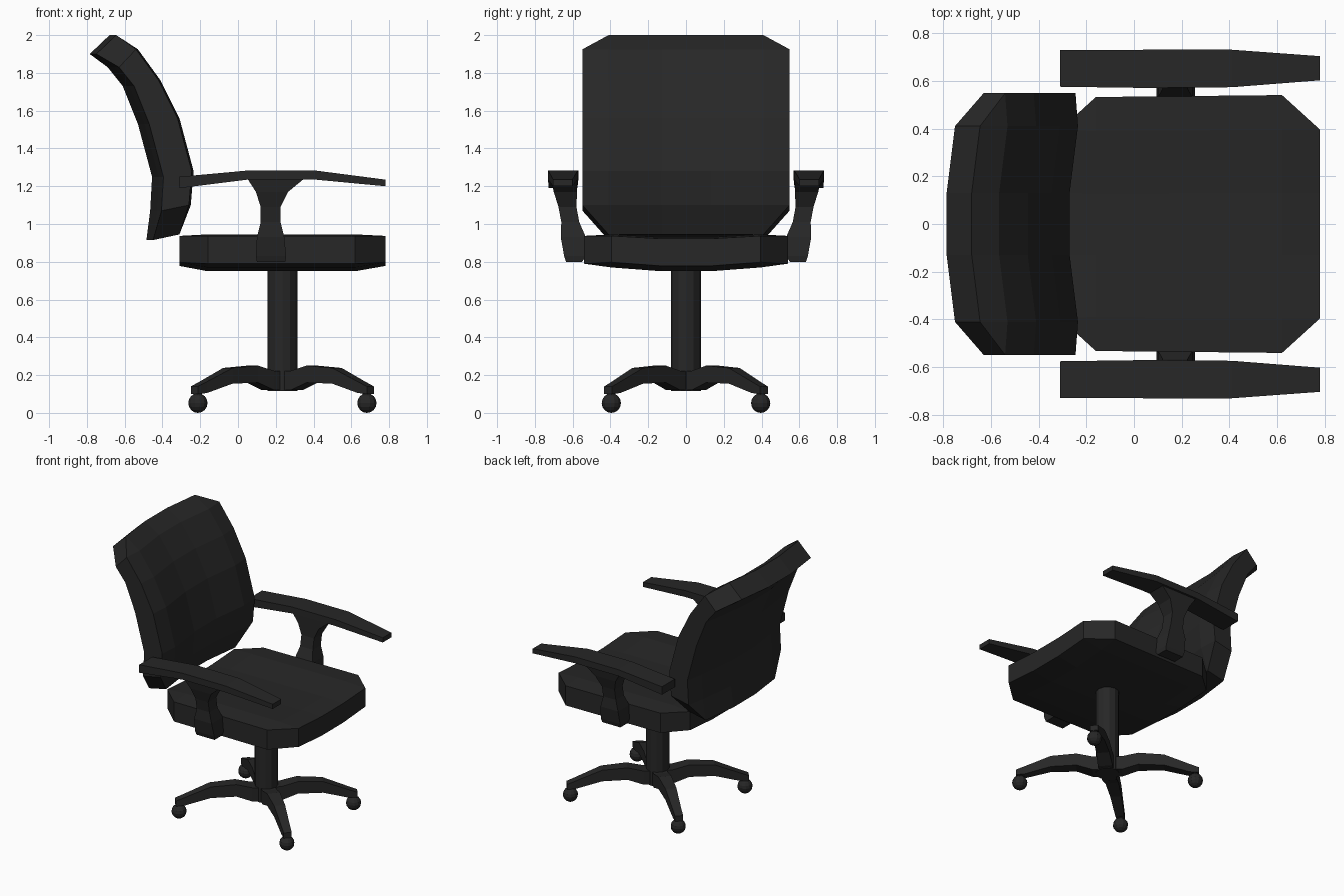
import bpy, bmesh, math
from mathutils import Matrix, Vector

if "Cube" in bpy.data.objects:
    bpy.data.objects.remove(bpy.data.objects["Cube"])

black = bpy.data.materials.new("black")
black.diffuse_color = (0.02, 0.02, 0.02, 1)
black.use_nodes = True
black.node_tree.nodes["Principled BSDF"].inputs["Base Color"].default_value = black.diffuse_color


def finish(name, bm):
    bmesh.ops.recalc_face_normals(bm, faces=bm.faces)
    me = bpy.data.meshes.new(name)
    bm.to_mesh(me)
    bm.free()
    me.materials.append(black)
    ob = bpy.data.objects.new(name, me)
    bpy.context.collection.objects.link(ob)
    return ob


def cushion(name, rows, cols, upper, lower):
    """Two grids with cut corners, joined by a rim."""
    bm = bmesh.new()
    cut = {(0, 0), (0, cols - 1), (rows - 1, 0), (rows - 1, cols - 1)}
    grids = [{(i, j): bm.verts.new(f(i, j)) for i in range(rows)
              for j in range(cols) if (i, j) not in cut} for f in (upper, lower)]
    for g in grids:
        for i in range(rows - 1):
            for j in range(cols - 1):
                ks = [(i, j), (i + 1, j), (i + 1, j + 1), (i, j + 1)]
                bm.faces.new([g[k] for k in ks if k in g])
    pair = {v: grids[1][k] for k, v in grids[0].items()}
    for e in [e for e in bm.edges if len(e.link_faces) == 1 and e.verts[0] in pair]:
        a, b = e.verts
        bm.faces.new((a, b, pair[b], pair[a]))
    return finish(name, bm)


def loft(name, rings):
    bm = bmesh.new()
    vs = [[bm.verts.new(p) for p in r] for r in rings]
    n = len(vs[0])
    for a, b in zip(vs, vs[1:]):
        for k in range(n):
            bm.faces.new((a[k], a[(k + 1) % n], b[(k + 1) % n], b[k]))
    bm.faces.new(vs[0])
    bm.faces.new(vs[-1])
    return finish(name, bm)


# Seat
SX = [-0.31, -0.16, 0.62, 0.78]
SY = [-0.54, -0.395, -0.13, 0.13, 0.395, 0.54]


def seat_top(i, j):
    ring = min(j, 5 - j)
    z = (0.937, 0.945, 0.93)[ring] - (0.008 if i in (0, 3) else 0)
    return SX[i], SY[j] * (0.985 if i == 1 else 1), z


def seat_bottom(i, j):
    ring = min(j, 5 - j)
    z = (0.79, 0.77, 0.75)[ring] + (0.028 if i in (0, 3) else 0)
    return SX[i], SY[j] * (0.985 if i == 1 else 1), z


cushion("seat", 4, 6, seat_top, seat_bottom)

# Backrest, curved both ways
BY = [-0.548, -0.41, -0.13, 0.13, 0.41, 0.548]
FRONT = [(-0.31, 0.945), (-0.25, 1.10), (-0.235, 1.28), (-0.31, 1.56),
         (-0.41, 1.76), (-0.53, 1.925), (-0.645, 2.0)]
REAR = [(-0.45, 0.915), (-0.43, 1.07), (-0.42, 1.25), (-0.495, 1.53),
        (-0.575, 1.73), (-0.655, 1.83), (-0.75, 1.90)]


def back_front(i, j):
    x, z = FRONT[i]
    return x + (-0.01, 0, -0.035)[min(j, 5 - j)], BY[j], z


def back_rear(i, j):
    x, z = REAR[i]
    return x + (0.025, 0, -0.035)[min(j, 5 - j)], BY[j], z


cushion("backrest", 7, 6, back_front, back_rear)

# Armrests: pad sections (x, y0, y1, z0, z1), support sections (z, x0, x1, y0, y1)
PAD = [(-0.31, 0.575, 0.728, 1.19, 1.25), (0.05, 0.57, 0.73, 1.235, 1.283),
       (0.41, 0.573, 0.73, 1.235, 1.283), (0.78, 0.602, 0.703, 1.20, 1.235)]
SUPPORT = [(0.80, 0.10, 0.25, 0.55, 0.635), (0.83, 0.095, 0.255, 0.53, 0.645),
           (0.93, 0.10, 0.245, 0.53, 0.663), (1.01, 0.12, 0.225, 0.565, 0.66),
           (1.09, 0.12, 0.225, 0.58, 0.675), (1.17, 0.095, 0.265, 0.577, 0.70),
           (1.24, 0.05, 0.35, 0.575, 0.715)]
for side, s in (("left", 1), ("right", -1)):
    loft(side + "_arm_pad", [[(x, s * a, c), (x, s * b, c), (x, s * b, d), (x, s * a, d)]
                             for x, a, b, c, d in PAD])
    loft(side + "_arm_support", [[(a, s * c, z), (b, s * c, z), (b, s * d, z), (a, s * d, z)]
                                 for z, a, b, c, d in SUPPORT])

# Column
CX = 0.235
loft("column", [[(CX + 0.08 * math.cos(math.tau * k / 12),
                  0.08 * math.sin(math.tau * k / 12), z) for k in range(12)]
                for z in (0.115, 0.765)])

# Four legs with casters: sections (distance, half width, z0, z1)
LEG = [(0.03, 0.05, 0.12, 0.22), (0.10, 0.05, 0.12, 0.222), (0.21, 0.045, 0.16, 0.25),
       (0.385, 0.038, 0.155, 0.238), (0.56, 0.03, 0.105, 0.165), (0.622, 0.028, 0.10, 0.14)]
for n, (sx, sy) in enumerate([(1, 1), (-1, 1), (-1, -1), (1, -1)], 1):
    turn = Matrix.Translation((CX, 0, 0)) @ Matrix.Rotation(
        math.atan2(sy * 0.395, sx * 0.447), 4, 'Z')
    loft(f"base_leg_{n}", [[turn @ Vector(p) for p in
                            ((d, -w, a), (d, w, a), (d, w, b), (d, -w, b))]
                           for d, w, a, b in LEG])
    bm = bmesh.new()
    bmesh.ops.create_uvsphere(bm, u_segments=12, v_segments=8, radius=0.052,
                              matrix=turn @ Matrix.Translation((0.597, 0, 0.052)))
    bmesh.ops.create_cone(bm, cap_ends=True, segments=8, radius1=0.022, radius2=0.022,
                          depth=0.05, matrix=turn @ Matrix.Translation((0.597, 0, 0.1)))
    finish(f"caster_{n}", bm)
